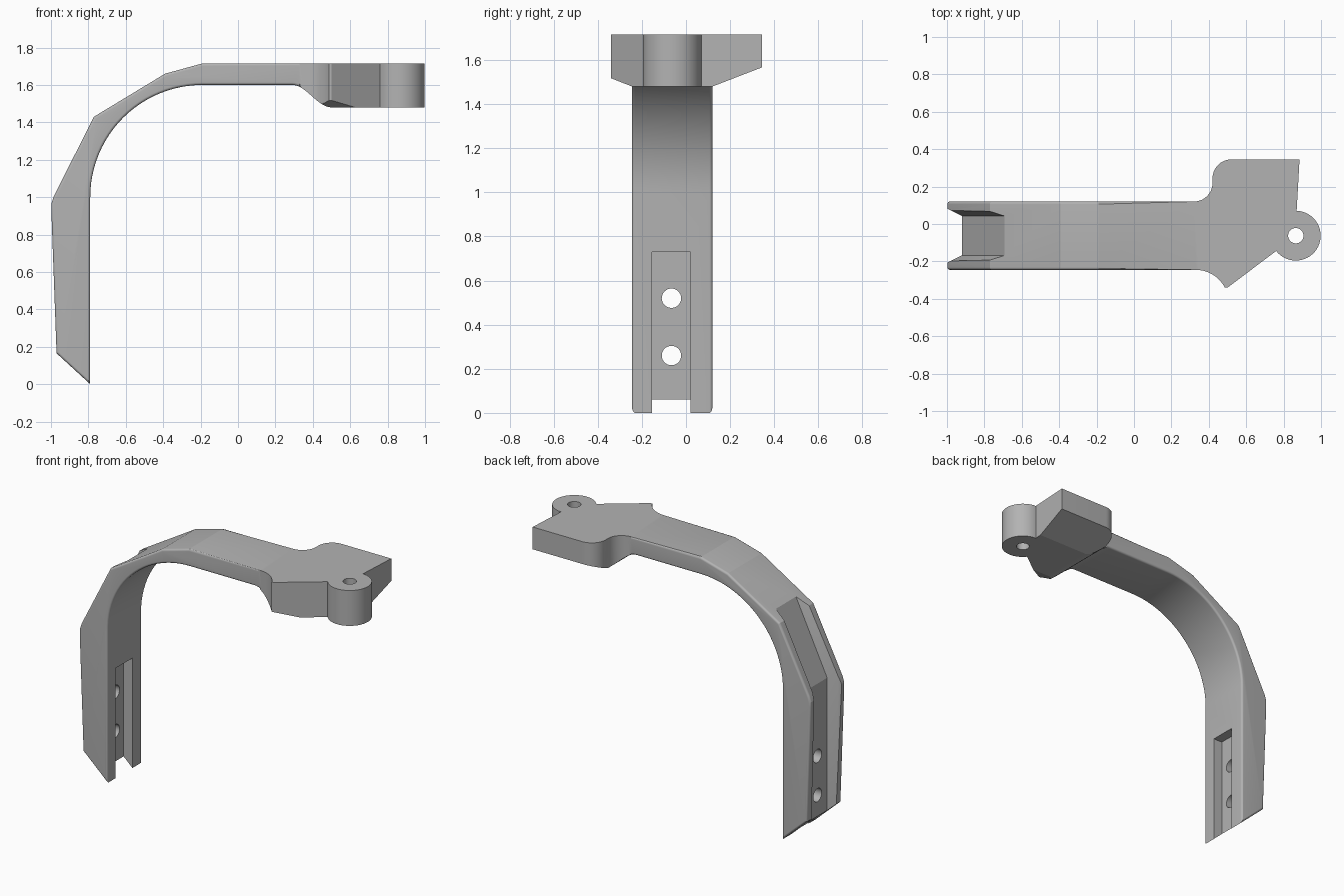
import bpy, bmesh
from math import cos, sin, pi, radians
from mathutils import Vector

cube = bpy.data.objects.get("Cube")
if cube:
    bpy.data.objects.remove(cube, do_unlink=True)

MID, FRONT, BACK = -0.0625, -0.245, 0.12   # arm centre line and side planes
TOP, HEAD_LOW = 1.715, 1.48


def arc(cx, cy, r, a0, a1, n):
    """Points on a circle from angle a0 to a1, in degrees."""
    angles = [radians(a0 + (a1 - a0) * i / n) for i in range(n + 1)]
    return [(cx + r * cos(a), cy + r * sin(a)) for a in angles]


def solid(name, bm):
    bmesh.ops.recalc_face_normals(bm, faces=bm.faces[:])
    mesh = bpy.data.meshes.new(name)
    bm.to_mesh(mesh)
    bm.free()
    obj = bpy.data.objects.new(name, mesh)
    bpy.context.collection.objects.link(obj)
    return obj


def prism(name, outline, axis, lo, hi):
    """Extrude a 2D outline along the given axis from lo to hi."""
    def place(p, d):
        v = list(p)
        v.insert("xyz".index(axis), d)
        return v
    bm = bmesh.new()
    face = bm.faces.new([bm.verts.new(place(p, lo)) for p in outline])
    new = bmesh.ops.extrude_face_region(bm, geom=[face])["geom"]
    shift = Vector(place((0, 0), hi - lo))
    bmesh.ops.translate(bm, vec=shift, verts=[v for v in new if isinstance(v, bmesh.types.BMVert)])
    return solid(name, bm)


def carve(target, tool, operation="DIFFERENCE"):
    """Apply a boolean and remove the tool."""
    mod = target.modifiers.new("carve", "BOOLEAN")
    mod.operation, mod.solver, mod.object = operation, "EXACT", tool
    bpy.context.view_layer.objects.active = target
    bpy.ops.object.modifier_apply(modifier=mod.name)
    bpy.data.objects.remove(tool, do_unlink=True)


# Side profile: faceted outside, round inside, stepped down under the head
outer = [(-0.79, 0), (-0.97, 0.165), (-0.998, 0.93), (-0.998, 0.965), (-0.985, 1.005),
         (-0.77, 1.43), (-0.39, 1.66), (-0.19, TOP), (1.1, TOP), (1.1, HEAD_LOW)]
step = [(0.5 - 0.21 * i / 14, 1.54 - 0.06 * cos(pi * i / 14)) for i in range(15)]
side = outer + step + arc(-0.19, 1.0, 0.6, 90, 180, 24)
bracket = prism("curved_bracket", side, "y", -0.6, 0.6)

# Plan outline: straight arm, flared head and round boss
plan = [(-1.1, BACK), (-1.1, FRONT)]
plan += arc(0.33, -0.42, 0.175, 90, 27, 10)
plan += [(0.5, -0.34)]
plan += arc(0.865, -0.0625, 0.133, 218, 448, 32)
plan += [(0.885, 0.345)]
plan += arc(0.52, 0.245, 0.1, 90, 180, 10)
plan += arc(0.32, 0.22, 0.1, 360, 270, 10)
carve(bracket, prism("plan_tool", plan, "z", -0.2, 2), "INTERSECT")

# Sloped undersides of the head
back_slope = [(BACK, HEAD_LOW), (0.4, 1.588), (0.4, 1.3), (BACK, 1.3)]
front_slope = [(FRONT, HEAD_LOW), (-0.4, 1.541), (-0.4, 1.3), (FRONT, 1.3)]
for outline in (back_slope, front_slope):
    carve(bracket, prism("slope_tool", outline, "x", 0.2, 1.2))

# Rounded long edges of the arm
bm = bmesh.new()
bm.from_mesh(bracket.data)
bmesh.ops.remove_doubles(bm, verts=bm.verts[:], dist=0.0005)
edges = [e for e in bm.edges
         if any(all(abs(v.co.y - y) < 0.001 for v in e.verts) for y in (FRONT, BACK))
         and all(v.co.x < 0.36 for v in e.verts)
         and e.calc_face_angle(0) > 1]
bmesh.ops.bevel(bm, geom=edges, offset=0.014, segments=7, profile=0.5, affect="EDGES")
bm.to_mesh(bracket.data)
bm.free()

# Flared channel down the outside of the arm
stations = [((-0.644, 1.576), (-0.788, 1.645)), ((-0.92, 1.0), (-1.08, 1.04)),
            ((-0.92, -0.1), (-1.08, -0.1))]
bm = bmesh.new()
rings = []
for (fx, fz), (ox, oz) in stations:
    ring = [(fx, MID - 0.105, fz), (fx, MID + 0.105, fz),
            (ox, MID + 0.185, oz), (ox, MID - 0.185, oz)]
    rings.append([bm.verts.new(p) for p in ring])
for a, b in zip(rings, rings[1:]):
    for i in range(4):
        j = (i + 1) % 4
        bm.faces.new((a[i], a[j], b[j], b[i]))
bm.faces.new(rings[0])
bm.faces.new(rings[-1])
carve(bracket, solid("channel_tool", bm))

# Slot inside the foot, two cross holes and the boss hole
slot = [(-0.155, -0.1), (0.02, -0.1), (0.02, 0.73), (-0.155, 0.73)]
carve(bracket, prism("slot_tool", slot, "x", -0.855, -0.7))
for z in (0.26, 0.52):
    carve(bracket, prism("hole_tool", arc(-0.066, z, 0.044, 0, 348.75, 31), "x", -1.1, -0.7))
carve(bracket, prism("boss_hole_tool", arc(0.865, -0.0625, 0.041, 0, 348.75, 31), "z", 1.3, 1.9))

# Plain grey finish
grey = bpy.data.materials.new("plain_grey")
grey.use_nodes = True
colour = (0.45, 0.45, 0.45, 1)
grey.diffuse_color = colour
grey.node_tree.nodes["Principled BSDF"].inputs["Base Color"].default_value = colour
bracket.data.materials.clear()
bracket.data.materials.append(grey)

bpy.ops.object.select_all(action="DESELECT")
bracket.select_set(True)
bpy.context.view_layer.objects.active = bracket
bpy.ops.object.shade_smooth_by_angle(angle=radians(13.4))
